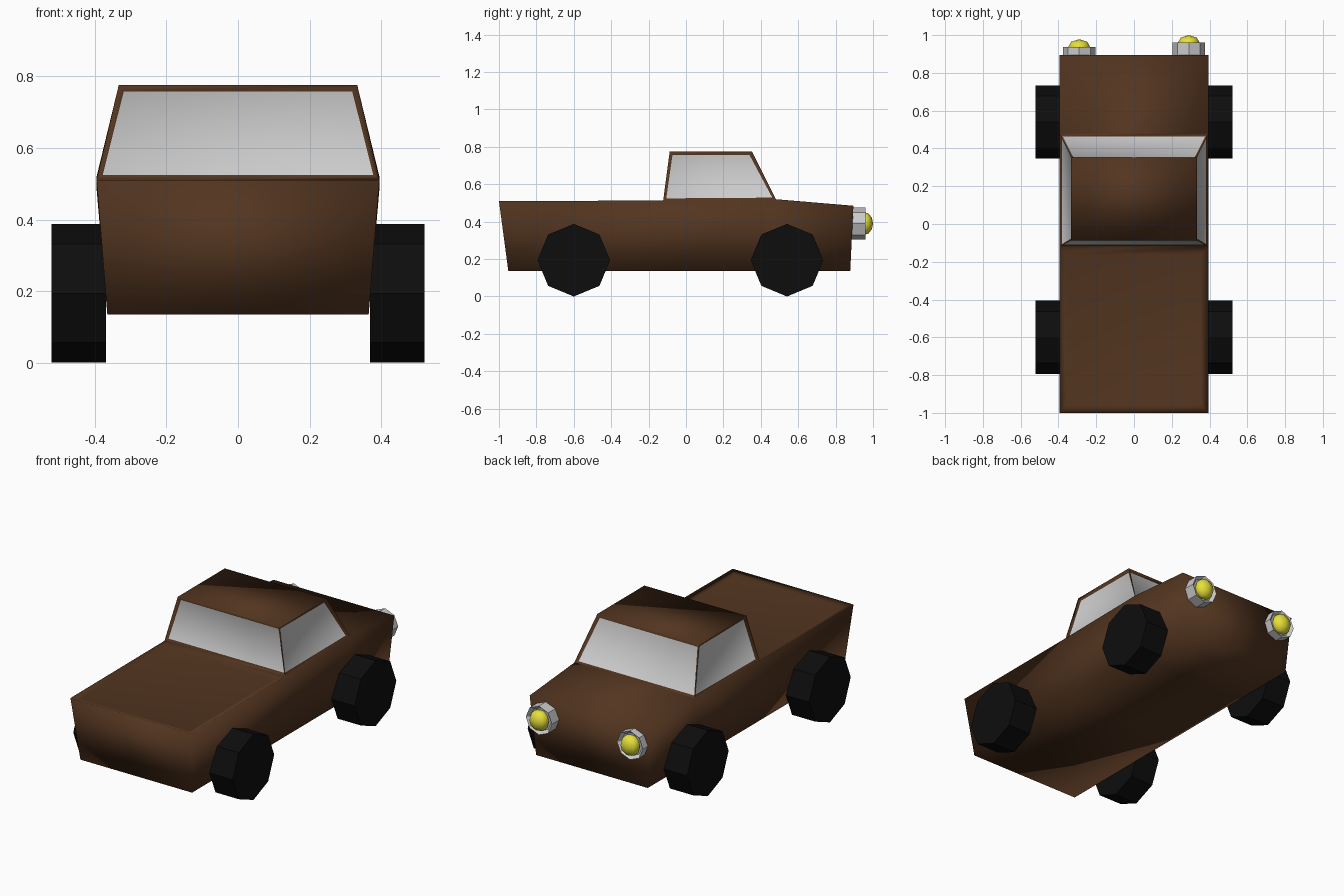
import bpy, bmesh, math
from mathutils import Matrix, Vector

if "Cube" in bpy.data.objects:
    bpy.data.objects.remove(bpy.data.objects["Cube"])


def material(name, rgb):
    m = bpy.data.materials.new(name)
    m.diffuse_color = (*rgb, 1)
    m.use_nodes = True
    m.node_tree.nodes["Principled BSDF"].inputs["Base Color"].default_value = m.diffuse_color
    return m


brown = material("brown paint", (0.085, 0.035, 0.014))
glass = material("glass", (0.8, 0.8, 0.8))
rubber = material("rubber", (0.004, 0.004, 0.004))
yellow = material("yellow lamp", (0.8, 0.75, 0.04))


def finish(bm, name, mats, smooth):
    bmesh.ops.recalc_face_normals(bm, faces=bm.faces)
    for f in bm.faces:
        f.smooth = smooth
    mesh = bpy.data.meshes.new(name)
    bm.to_mesh(mesh)
    bm.free()
    for m in mats:
        mesh.materials.append(m)
    ob = bpy.data.objects.new(name, mesh)
    bpy.context.collection.objects.link(ob)
    return ob


# Body: mirrored vertex pairs along the bottom, the belt line and the roof
bm = bmesh.new()


def pairs(points):
    return [(bm.verts.new((-x, y, z)), bm.verts.new((x, y, z))) for x, y, z in points]


bottom = pairs([(0.365, -0.95, 0.135), (0.365, -0.12, 0.135),
                (0.365, 0.48, 0.135), (0.365, 0.878, 0.135)])
belt = pairs([(0.395, -1.0, 0.51), (0.395, -0.122, 0.513),
              (0.395, 0.48, 0.52), (0.395, 0.895, 0.485)])
roof = pairs([(0.333, -0.087, 0.776), (0.333, 0.352, 0.776)])


def across(a, b):
    return bm.faces.new((a[0], a[1], b[1], b[0]))


for i in range(3):
    across(bottom[i], bottom[i + 1])
    for s in (0, 1):
        bm.faces.new((bottom[i][s], bottom[i + 1][s], belt[i + 1][s], belt[i][s]))
across(bottom[0], belt[0])
across(bottom[3], belt[3])
bed = across(belt[0], belt[1])
across(belt[2], belt[3])
across(roof[0], roof[1])
windows = [across(belt[1], roof[0]), across(belt[2], roof[1])]
windows += [bm.faces.new((belt[1][s], belt[2][s], roof[1][s], roof[0][s])) for s in (0, 1)]
bmesh.ops.recalc_face_normals(bm, faces=bm.faces)

# Recessed windows and load bed
bmesh.ops.inset_individual(bm, faces=windows, thickness=0.022, depth=-0.012)
for f in windows:
    f.material_index = 1
bmesh.ops.inset_individual(bm, faces=[bed], thickness=0.06, depth=-0.012)
finish(bm, "truck_body", [brown, glass], True)


def cylinder(bm, radius, depth, axis, centre):
    rot = Matrix.Rotation(math.pi / 2, 4, axis)
    if axis == 'X':
        rot = Matrix.Rotation(-math.pi / 2, 4, 'X')
    bmesh.ops.create_cone(bm, cap_ends=True, segments=8, radius1=radius, radius2=radius,
                          depth=depth, matrix=Matrix.Translation(centre) @ rot)


for side, s in (("left", -1), ("right", 1)):
    # Eight-sided wheels
    for end, y in (("front", -0.6), ("rear", 0.54)):
        bm = bmesh.new()
        cylinder(bm, 0.194, 0.152, 'Y', (s * 0.445, y, 0.194))
        finish(bm, f"{end}_{side}_wheel", [rubber], False)

    # Lamp housing with hollowed rim; the two stand out by different amounts
    tip = 0.96 if s > 0 else 0.938
    bm = bmesh.new()
    cylinder(bm, 0.085, tip - 0.86, 'X', (s * 0.29, (tip + 0.86) / 2, 0.39))
    cap = max(bm.faces, key=lambda f: f.calc_center_median().y)
    bmesh.ops.inset_individual(bm, faces=[cap], thickness=0.018, depth=-0.02)
    finish(bm, f"{side}_lamp_housing", [], False)

    # Yellow bulb
    bm = bmesh.new()
    bmesh.ops.create_uvsphere(bm, u_segments=8, v_segments=6, radius=0.06,
                              matrix=Matrix.Translation((s * 0.29, tip - 0.005, 0.39))
                              @ Matrix.Diagonal((1, 0.75, 1, 1)))
    finish(bm, f"{side}_lamp_bulb", [yellow], True)
